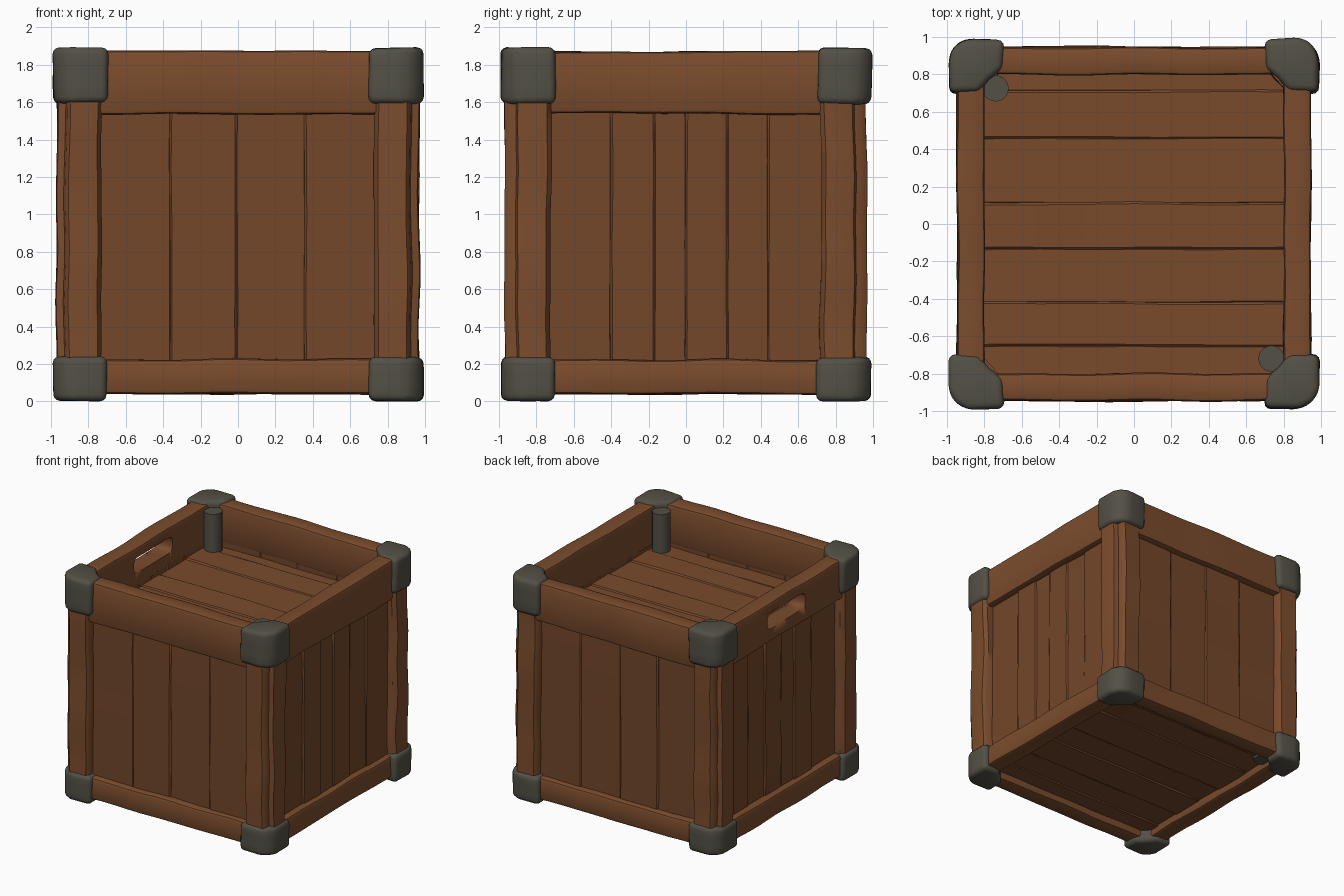
import bpy, bmesh, random
from mathutils import Vector, noise

random.seed(4)
if "Cube" in bpy.data.objects:
    bpy.data.objects.remove(bpy.data.objects["Cube"], do_unlink=True)


def material(name, rgb):
    m = bpy.data.materials.new(name)
    m.use_nodes = True
    color = (*rgb, 1)
    m.diffuse_color = color
    bsdf = m.node_tree.nodes["Principled BSDF"]
    bsdf.inputs["Base Color"].default_value = color
    bsdf.inputs["Roughness"].default_value = 0.8
    return m


FRAME = material("frame wood", (0.197, 0.072, 0.026))
PLANK = material("plank wood", (0.172, 0.063, 0.023))
LID_WOOD = material("lid wood", (0.19, 0.07, 0.025))
IRON = material("dull iron", (0.086, 0.08, 0.06))

# How profile (u, v) and length t map to x, y, z for each direction
AXES = {
    "x": lambda u, v, t: (t, u, v),
    "y": lambda u, v, t: (u, t, v),
    "z": lambda u, v, t: (u, v, t),
}


def prism(name, profile, lo, hi, axis, mat, segs=1, bevel=0.0, rounds=2, wobble=0.0):
    """Extrude a profile along an axis, soften its edges and warp it a little."""
    bm = bmesh.new()
    rings = []
    for i in range(segs + 1):
        t = lo + (hi - lo) * i / segs
        rings.append([bm.verts.new(AXES[axis](u, v, t)) for u, v in profile])
    n = len(profile)
    for a, b in zip(rings, rings[1:]):
        for k in range(n):
            bm.faces.new((a[k], a[(k + 1) % n], b[(k + 1) % n], b[k]))
    bm.faces.new(rings[0])
    bm.faces.new(rings[-1])
    bmesh.ops.recalc_face_normals(bm, faces=bm.faces)
    if bevel:
        sharp = [e for e in bm.edges if e.calc_face_angle(0) > 0.5]
        bmesh.ops.bevel(bm, geom=sharp, offset=bevel, segments=rounds,
                        profile=0.5, affect="EDGES", clamp_overlap=True)
    if wobble:
        shift = Vector([random.uniform(-50, 50) for _ in range(3)])
        for v in bm.verts:
            v.co += noise.noise_vector(v.co * 2.5 + shift) * wobble
    mesh = bpy.data.meshes.new(name)
    bm.to_mesh(mesh)
    bm.free()
    mesh.materials.append(mat)
    ob = bpy.data.objects.new(name, mesh)
    bpy.context.collection.objects.link(ob)
    bpy.ops.object.select_all(action="DESELECT")
    ob.select_set(True)
    bpy.context.view_layer.objects.active = ob
    bpy.ops.object.shade_smooth_by_angle(angle=0.7)
    return ob


def rect(u0, u1, v0, v1):
    return [(u0, v0), (u1, v0), (u1, v1), (u0, v1)]


SIDES = {"front": ("x", -1), "back": ("x", 1), "right": ("y", -1), "left": ("y", 1)}
WIDE = [-0.76, -0.36, -0.01, 0.36, 0.76]
NARROW = [-0.76, -0.4, -0.17, 0, 0.22, 0.44, 0.76]
LAP = 0.006  # neighbouring planks overlap slightly so that no gap opens
boards = {}

for side, (axis, s) in SIDES.items():
    # Rim board and base board
    for part, z0, z1 in (("top_board", 1.538, 1.87), ("base_board", 0.04, 0.225)):
        boards[side, part] = prism(
            f"{side}_{part}", rect(s * 0.8, s * 0.947, z0, z1), -0.86, 0.86, axis,
            FRAME, segs=14, bevel=0.022, wobble=0.011)
    # Upright wall planks
    edges = WIDE if axis == "x" else NARROW
    for i, (a, b) in enumerate(zip(edges, edges[1:])):
        face = s * (0.888 + 0.008 * (i % 2) + random.uniform(-0.002, 0.002))
        inner = s * 0.81
        if axis == "x":
            uv = rect(a - LAP, b + LAP, inner, face)
        else:
            uv = rect(inner, face, a - LAP, b + LAP)
        prism(f"{side}_plank_{i + 1}", uv, 0.12, 1.57, "z", PLANK,
              segs=10, bevel=0.012, rounds=1, wobble=0.005)

# Handle slot through the rim board on the right
cutter = prism("slot_cutter", rect(-1.1, -0.6, 1.655, 1.785), -0.25, 0.27, "y", FRAME,
               bevel=0.045, rounds=3)
rim = boards["right", "top_board"]
cut = rim.modifiers.new("slot", "BOOLEAN")
cut.operation, cut.solver, cut.object = "DIFFERENCE", "EXACT", cutter
bpy.context.view_layer.objects.active = rim
bpy.ops.object.modifier_apply(modifier=cut.name)
bpy.data.objects.remove(cutter, do_unlink=True)

# Recessed lid and floor planks
LID = [-0.84, -0.65, -0.42, -0.13, 0.11, 0.46, 0.71, 0.84]
for part, z0, z1, mat in (("lid", 1.44, 1.51, LID_WOOD), ("floor", 0.1, 0.16, PLANK)):
    for i, (a, b) in enumerate(zip(LID, LID[1:])):
        dz = 0.008 * (i % 2)
        prism(f"{part}_plank_{i + 1}", rect(a - LAP, b + LAP, z0 + dz, z1 + dz),
              -0.84, 0.84, "x", mat, segs=10, bevel=0.012, rounds=1, wobble=0.006)

# Corner posts with a notched outer edge, and iron caps at both ends
POST = [(0.73, 0.8), (0.728, 0.93), (0.75, 0.962), (0.9, 0.966), (0.918, 0.945),
        (0.925, 0.905), (0.962, 0.895), (0.968, 0.87), (0.965, 0.745), (0.935, 0.72),
        (0.8, 0.72)]
CAP = [(0.7, 0.985), (0.705, 0.83), (0.775, 0.775), (0.83, 0.705),
       (0.985, 0.7), (0.99, 0.89), (0.955, 0.955), (0.89, 0.99)]
for sy, depth in ((-1, "front"), (1, "back")):
    for sx, hand in ((-1, "right"), (1, "left")):
        corner = f"{depth}_{hand}"
        place = lambda pts: [(sx * u, sy * v) for u, v in pts]
        prism(f"{corner}_post", place(POST), 0.15, 1.7, "z", FRAME, segs=16, wobble=0.014)
        prism(f"{corner}_top_cap", place(CAP), 1.592, 1.89, "z", IRON,
              segs=3, bevel=0.035, rounds=3, wobble=0.012)
        prism(f"{corner}_bottom_cap", place(CAP), 0.002, 0.238, "z", IRON,
              segs=3, bevel=0.035, rounds=3, wobble=0.008)

# Round pegs standing inside two opposite corners
for name, x, y, z0 in (("back_right_peg", -0.74, 0.725, 0.08),
                       ("front_left_peg", 0.735, -0.72, 0.14)):
    top = 1.84
    bpy.ops.mesh.primitive_cylinder_add(vertices=20, radius=0.07, depth=top - z0,
                                        location=(x, y, (top + z0) / 2))
    peg = bpy.context.object
    peg.name = name
    peg.data.materials.append(IRON)
    bpy.ops.object.shade_smooth_by_angle(angle=0.7)
